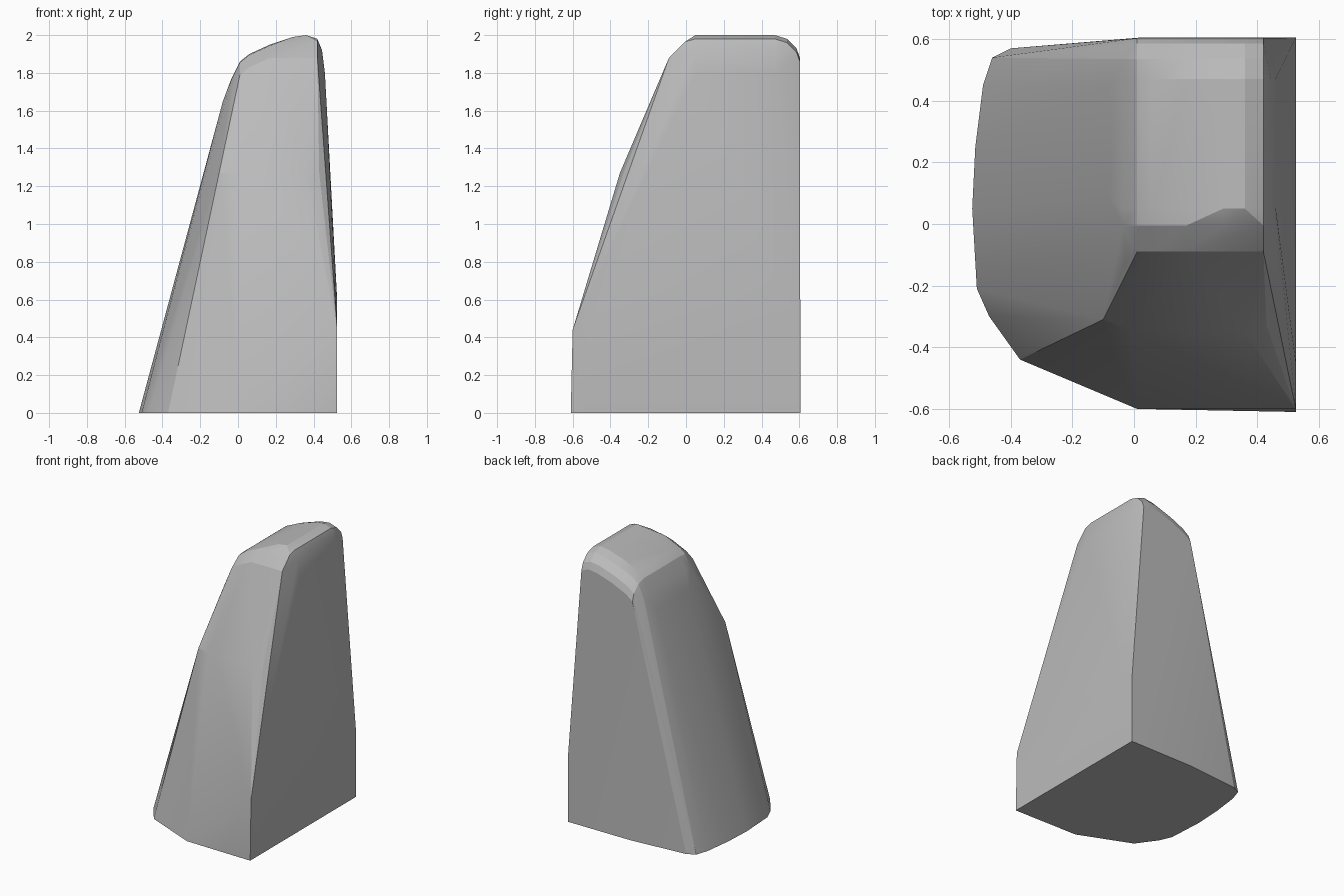
import bpy, bmesh, math

if "Cube" in bpy.data.objects:
    bpy.data.objects.remove(bpy.data.objects["Cube"])

grey = bpy.data.materials.new("plain grey")
grey.diffuse_color = (0.5, 0.5, 0.5, 1)
grey.use_nodes = True
grey.node_tree.nodes["Principled BSDF"].inputs["Base Color"].default_value = grey.diffuse_color

points = []


def ring(z, pts):
    points.extend((x, y, z) for x, y in pts)


# base outline: square right corners, rounded left side
ring(0, [(.525, -.61), (.01, -.6), (-.37, -.44), (-.47, -.3), (-.51, -.21),
         (-.525, .05), (-.515, .25), (-.49, .45), (-.46, .54), (-.4, .57),
         (.02, .605), (.525, .605)])
# tops of the vertical right corners
points += [(.525, -.6, .44), (.525, .605, .5), (.525, -.45, .58), (.525, .5, .6)]
# sloping front at mid height
ring(1.27, [(-.1, -.31), (.0, -.35), (.36, -.35), (.43, -.33), (.465, -.28)])
# left shoulder
ring(1.65, [(-.08, .08), (-.08, .45), (-.06, -.02), (-.03, -.13)])

# domed top: an x/z profile swept back, with rounded front and back rims
profile = [(-.035, 1.77), (.01, 1.86), (.06, 1.9), (.17, 1.95), (.29, 1.99),
           (.36, 2.0), (.42, 1.98), (.445, 1.92), (.46, 1.8)]
for x, z in profile:
    points += [(x, .05, z), (x, .47, z)]
    rim = min(x, .425)
    points += [(rim, -.005, min(z, 1.97) - .005), (rim, .535, z - .02)]
    if 0 < x < .43:
        points += [(x, -.09, min(z - .07, 1.88)), (x, .585, z - .07), (x, .603, z - .12)]

# wrap the outline points into one closed block
bm = bmesh.new()
for p in points:
    bm.verts.new(p)
hull = bmesh.ops.convex_hull(bm, input=bm.verts)
loose = {g for g in hull["geom_interior"] + hull["geom_unused"]
         if isinstance(g, bmesh.types.BMVert)}
bmesh.ops.delete(bm, geom=list(loose), context='VERTS')
bmesh.ops.dissolve_limit(bm, angle_limit=math.radians(1), verts=bm.verts, edges=bm.edges)
bmesh.ops.recalc_face_normals(bm, faces=bm.faces)
mesh = bpy.data.meshes.new("tapered_block")
bm.to_mesh(mesh)
bm.free()
block = bpy.data.objects.new("tapered_block", mesh)
bpy.context.collection.objects.link(block)
mesh.materials.append(grey)

# smooth the soft shoulders, keep the hard base edges
bpy.context.view_layer.objects.active = block
block.select_set(True)
bpy.ops.object.shade_smooth_by_angle(angle=math.radians(15))
